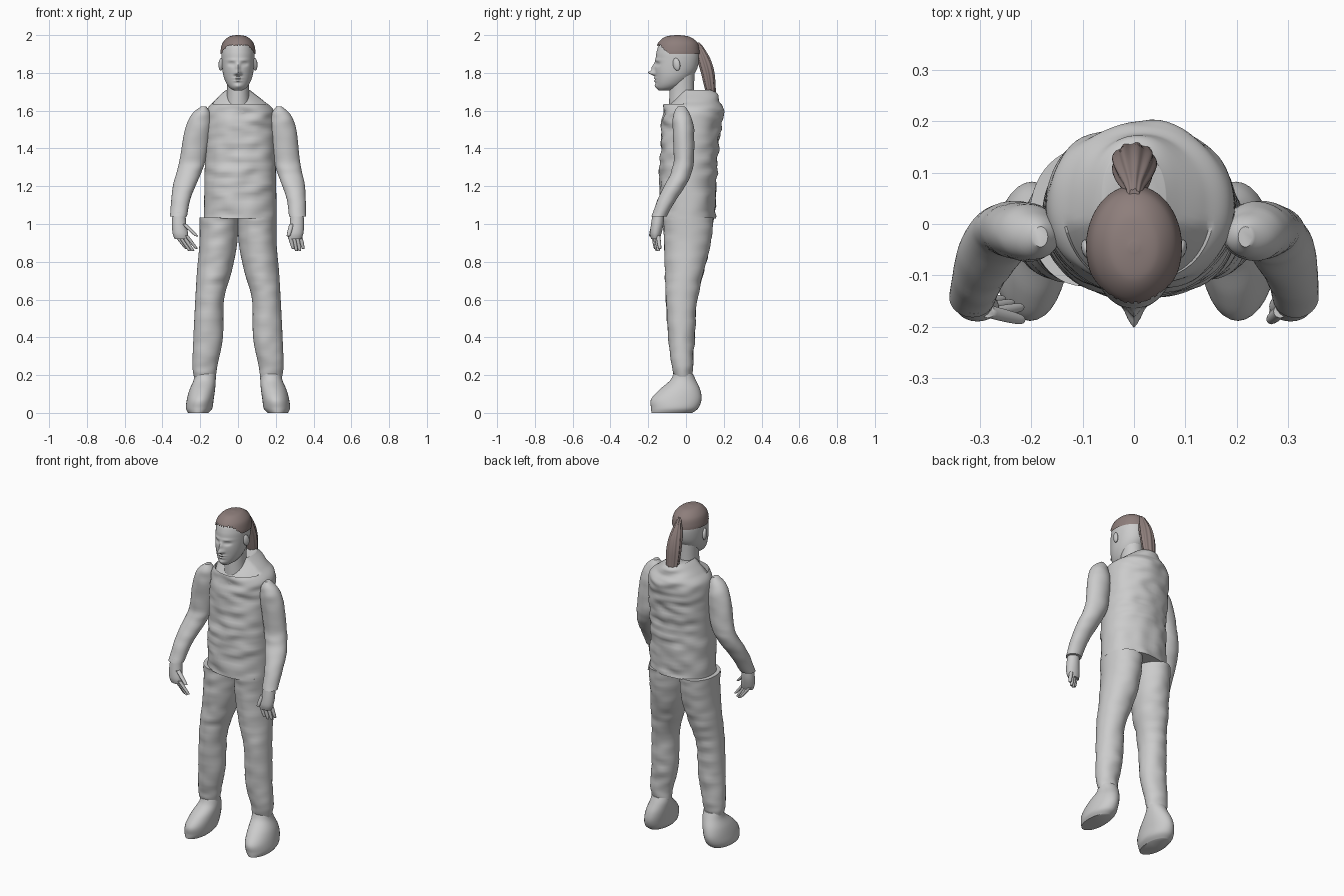
import bpy
import bmesh
import math
from mathutils import Vector, noise

default_cube = bpy.data.objects.get("Cube")
if default_cube:
    bpy.data.objects.remove(default_cube, do_unlink=True)


def make_material(name, rgb):
    mat = bpy.data.materials.new(name)
    mat.use_nodes = True
    colour = (*rgb, 1.0)
    mat.diffuse_color = colour
    mat.node_tree.nodes["Principled BSDF"].inputs["Base Color"].default_value = colour
    return mat


GREY = make_material("light grey", (0.6, 0.6, 0.6))
BROWN = make_material("hair brown", (0.27, 0.21, 0.2))


def spline(a, b, c, d, t):
    """Smooth value between b and c."""
    return 0.5 * (2 * b + (c - a) * t + (2 * a - 5 * b + 4 * c - d) * t * t
                  + (3 * b - a - 3 * c + d) * t ** 3)


def smooth_rings(rings, steps):
    out = []
    last = len(rings) - 1
    for i in range(last):
        quad = [rings[max(0, min(last, i + k))] for k in (-1, 0, 1, 2)]
        for s in range(steps):
            out.append([spline(*values, s / steps) for values in zip(*quad)])
    out.append(list(rings[-1]))
    return out


def loft(name, rings, mat=GREY, sides=32, steps=6, power=2.0, ripple=0.0,
         wrinkle=0.0, shape=None, keep=None):
    """Skin oval rings (x, y, z, half width, half depth) into one solid."""
    bm = bmesh.new()
    loops = []
    for x, y, z, rx, ry in smooth_rings(rings, steps):
        loop = []
        for i in range(sides):
            a = math.tau * i / sides
            c, s = math.cos(a), math.sin(a)
            swell = 1 + ripple * math.cos(9 * a)
            px = math.copysign(abs(c) ** (2 / power), c) * max(rx, 0.002) * swell
            py = math.copysign(abs(s) ** (2 / power), s) * max(ry, 0.002) * swell
            loop.append(bm.verts.new((x + px, y + py, z)))
        loops.append(loop)
    for low, high in zip(loops, loops[1:]):
        for i in range(sides):
            j = (i + 1) % sides
            bm.faces.new((low[i], low[j], high[j], high[i]))
    bm.faces.new(loops[0])
    bm.faces.new(loops[-1])
    bmesh.ops.recalc_face_normals(bm, faces=bm.faces)
    # Cloth folds run mostly sideways across the front and back
    if wrinkle:
        bm.normal_update()
        for v in bm.verts:
            n = v.normal
            fold = noise.noise(Vector((v.co.x * 11, v.co.y * 6, v.co.z * 24)))
            v.co += Vector((n.x, n.y, 0)) * fold * wrinkle * abs(n.y)
    if shape:
        for v in bm.verts:
            shape(v.co)
    if keep:
        cut = [f for f in bm.faces if not keep(f.calc_center_median())]
        bmesh.ops.delete(bm, geom=cut, context='FACES')
    mesh = bpy.data.meshes.new(name)
    bm.to_mesh(mesh)
    bm.free()
    obj = bpy.data.objects.new(name, mesh)
    bpy.context.collection.objects.link(obj)
    mesh.materials.append(mat)
    finish(obj)
    return obj


def finish(obj):
    bpy.ops.object.select_all(action='DESELECT')
    obj.select_set(True)
    bpy.context.view_layer.objects.active = obj
    bpy.ops.object.shade_smooth_by_angle(angle=math.radians(45))


# Torso with a collar that dips at the front
def dip_collar(co):
    if co.z > 1.64 and co.y < 0:
        co.z += co.y * 0.5


loft("torso", [
    (0.012, 0.007, 1.03, 0.192, 0.148), (0.012, 0.01, 1.2, 0.19, 0.15),
    (0.012, 0.015, 1.35, 0.187, 0.152), (0.012, 0.028, 1.5, 0.185, 0.157),
    (0.012, 0.038, 1.6, 0.178, 0.157), (0.006, 0.038, 1.65, 0.132, 0.142),
    (0, 0.045, 1.69, 0.087, 0.115), (0, 0.045, 1.71, 0.062, 0.1)],
    sides=72, steps=9, power=2.2, wrinkle=0.014, shape=dip_collar)

# Neck
loft("neck", [(0, -0.02, 1.6, 0.068, 0.07), (0, -0.022, 1.69, 0.058, 0.066),
              (0, -0.02, 1.8, 0.06, 0.064)])

# Head: features are soft bumps (x, z, width, height, depth) on the face
BUMPS = [
    (0, 1.8, 0.013, 0.012, 0.034), (0, 1.828, 0.01, 0.022, 0.016),
    (0.034, 1.847, 0.016, 0.009, -0.012), (0.03, 1.868, 0.03, 0.008, 0.004),
    (0.034, 1.847, 0.009, 0.004, 0.006), (0.014, 1.795, 0.006, 0.007, 0.009),
    (0, 1.772, 0.022, 0.005, 0.008), (0, 1.757, 0.018, 0.005, 0.009),
    (0, 1.73, 0.02, 0.012, 0.008)]


def sculpt_face(co):
    if co.y < -0.08:
        x, z = abs(co.x), co.z
        for bx, bz, w, h, depth in BUMPS:
            co.y -= depth * math.exp(-((x - bx) / w) ** 2 - ((z - bz) / h) ** 2)


SKULL = [
    (0, -0.11, 1.708, 0.025, 0.035), (0, -0.095, 1.722, 0.045, 0.06),
    (0, -0.08, 1.745, 0.062, 0.08), (0, -0.065, 1.78, 0.076, 0.098),
    (0, -0.054, 1.82, 0.083, 0.112), (0, -0.046, 1.87, 0.087, 0.115),
    (0, -0.044, 1.91, 0.086, 0.112), (0, -0.043, 1.95, 0.074, 0.098),
    (0, -0.045, 1.98, 0.043, 0.06), (0, -0.045, 1.989, 0.004, 0.005)]
loft("head", SKULL, sides=80, steps=9, shape=sculpt_face)


# Hair cap: a shell over the skull, cut along a hairline raised at the front
def above_hairline(co):
    rise = max(0, min(1, (-0.09 - co.y) / 0.045))
    jag = 0.004 * math.sin(co.x * 400)
    return co.z > 1.9 + 0.045 * rise + jag * rise


loft("hair_cap", [(x, y, z + 0.011, rx + 0.006, ry + 0.005)
                  for x, y, z, rx, ry in SKULL[4:]],
     BROWN, sides=80, steps=14, keep=above_hairline)

# Ponytail, narrow where tied and ridged into strands
loft("ponytail", [
    (0, 0.05, 1.962, 0.012, 0.018), (0, 0.07, 1.935, 0.018, 0.022),
    (0, 0.095, 1.87, 0.034, 0.034), (0, 0.115, 1.8, 0.042, 0.034),
    (0, 0.128, 1.72, 0.039, 0.028), (0, 0.138, 1.66, 0.028, 0.021),
    (0, 0.145, 1.61, 0.008, 0.009)],
    BROWN, sides=72, ripple=0.07)

LEG = [
    (0.175, -0.016, 0.19, 0.058, 0.048), (0.175, -0.02, 0.25, 0.066, 0.056),
    (0.158, -0.025, 0.4, 0.078, 0.07), (0.15, -0.022, 0.6, 0.076, 0.083),
    (0.125, -0.007, 0.75, 0.092, 0.103), (0.104, 0.008, 0.9, 0.1, 0.124),
    (0.102, 0.012, 1.035, 0.102, 0.134)]
FOOT = [
    (0.21, -0.075, 0, 0.054, 0.108), (0.206, -0.06, 0.025, 0.07, 0.125),
    (0.2, -0.052, 0.07, 0.071, 0.134), (0.19, -0.034, 0.12, 0.068, 0.11),
    (0.177, -0.016, 0.17, 0.059, 0.07), (0.174, -0.015, 0.205, 0.056, 0.052)]
ARM = [
    (0.315, -0.142, 1.04, 0.045, 0.04), (0.303, -0.1, 1.13, 0.05, 0.05),
    (0.282, -0.055, 1.21, 0.061, 0.056), (0.257, -0.022, 1.28, 0.066, 0.055),
    (0.238, -0.01, 1.35, 0.069, 0.053), (0.212, -0.015, 1.5, 0.069, 0.056),
    (0.195, -0.023, 1.58, 0.05, 0.045), (0.182, -0.025, 1.622, 0.014, 0.02)]
PALM = [
    (0.312, -0.145, 1.06, 0.034, 0.03), (0.312, -0.152, 1.0, 0.038, 0.033),
    (0.305, -0.16, 0.95, 0.041, 0.03), (0.3, -0.162, 0.92, 0.035, 0.022)]


def digit(name, start, tip, radius):
    """A tapered finger from knuckle to tip."""
    a, b = Vector(tip), Vector(start)
    sizes = [(0, 0.4), (0.08, 0.75), (0.5, 0.95), (1, 1)]
    loft(name, [(*a.lerp(b, t), radius * k, radius * k) for t, k in sizes],
         sides=12, steps=4)


# Limbs: the right arm hangs closer in and its fingers point inward
for label, side, shift, lean, thumb in (("left", 1, 0.035, 0.018, 0.266),
                                        ("right", -1, 0, -0.055, 0.218)):
    def placed(rings, slide=0.0):
        return [(side * (x + slide * max(0, z - 1.04) / 0.58), y, z, rx, ry)
                for x, y, z, rx, ry in rings]

    loft(label + "_leg", placed(LEG), sides=48, steps=9, wrinkle=0.008)
    loft(label + "_foot", placed(FOOT))
    loft(label + "_arm", placed(ARM, shift), sides=40, wrinkle=0.005)
    loft(label + "_palm", placed(PALM), sides=24)
    for i in range(4):
        x, y = 0.274 + 0.018 * i, -0.172 + 0.008 * i
        reach = 0.09 - 0.012 * abs(i - 1.5)
        digit(f"{label}_finger_{i + 1}", (side * x, y, 0.94),
              (side * (x + lean), y + 0.01, 0.94 - reach), 0.011)
    digit(label + "_thumb", (side * 0.285, -0.17, 1.0),
          (side * thumb, -0.187, 0.935), 0.013)

    # Ears
    bpy.ops.mesh.primitive_uv_sphere_add(segments=20, ring_count=12, radius=1,
                                         location=(side * 0.09, -0.05, 1.845))
    ear = bpy.context.object
    ear.name = label + "_ear"
    ear.scale = (0.012, 0.02, 0.034)
    ear.rotation_euler = (0.2, 0, side * -0.35)
    ear.data.materials.append(GREY)
    finish(ear)
